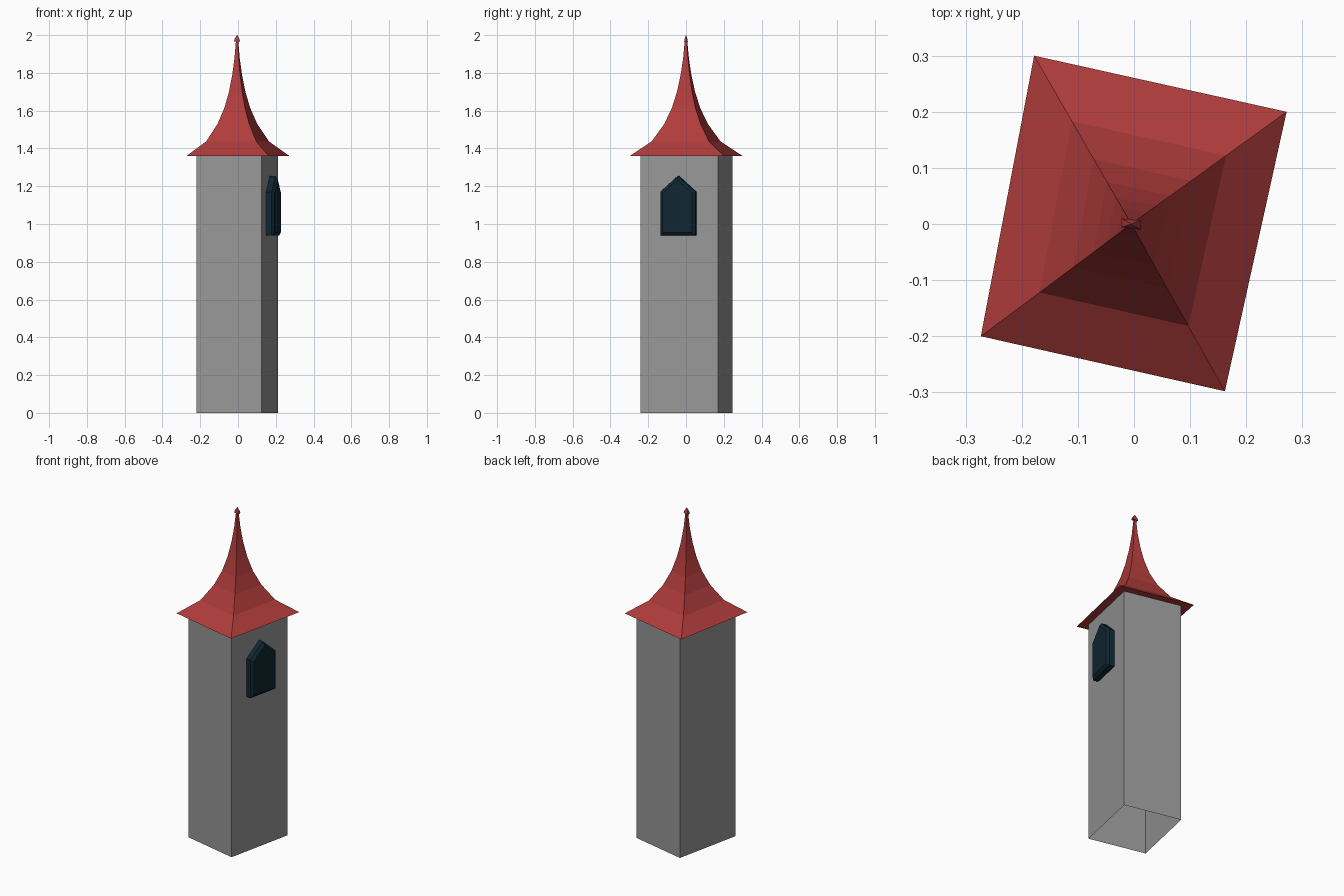
import bpy
from mathutils import Vector

if "Cube" in bpy.data.objects:
    bpy.data.objects.remove(bpy.data.objects["Cube"])


def material(name, rgb):
    m = bpy.data.materials.new(name)
    m.diffuse_color = (*rgb, 1)
    m.use_nodes = True
    m.node_tree.nodes["Principled BSDF"].inputs["Base Color"].default_value = m.diffuse_color
    return m


STONE = material("grey stone", (0.31, 0.31, 0.31))
RED = material("red roof", (0.44, 0.045, 0.045))
GLASS = material("dark blue window", (0.005, 0.02, 0.032))


def loft(name, rings, mat, cap_start=True, cap_end=True):
    """Skin a list of equal-sized rings (counter-clockwise about the path)."""
    n = len(rings[0])
    verts = [p for r in rings for p in r]
    faces = [(k * n + i, k * n + (i + 1) % n, (k + 1) * n + (i + 1) % n, (k + 1) * n + i)
             for k in range(len(rings) - 1) for i in range(n)]
    if cap_start:
        faces.append(tuple(reversed(range(n))))
    if cap_end:
        faces.append(tuple(range(len(verts) - n, len(verts))))
    me = bpy.data.meshes.new(name)
    me.from_pydata([tuple(v) for v in verts], [], faces)
    me.materials.append(mat)
    ob = bpy.data.objects.new(name, me)
    bpy.context.collection.objects.link(ob)
    return ob


# tower shaft: turned rectangle, open underneath
tower = [(-0.22, -0.163), (0.125, -0.24), (0.213, 0.17), (-0.132, 0.247)]
loft("tower_walls", [[(x, y, z) for x, y in tower] for z in (0, 1.362)], STONE,
     cap_start=False, cap_end=False)

# flared roof: eave outline shrinking along a concave profile
eaves = [(-0.273, -0.20), (0.162, -0.298), (0.272, 0.20), (-0.178, 0.30)]
cx, cy = -0.005, 0.0
profile = [(1, 1.36), (0.61, 1.437), (0.385, 1.53), (0.25, 1.615), (0.16, 1.70),
           (0.095, 1.79), (0.052, 1.875), (0.022, 1.97)]
loft("roof", [[(cx + (x - cx) * s, cy + (y - cy) * s, z) for x, y in eaves]
              for s, z in profile], RED)

# small pointed finial
finial = [(-0.017, -0.006), (0.017, -0.01), (0.017, 0.006), (-0.017, 0.01)]
loft("roof_finial", [[(cx + x * s, cy + y * s, z) for x, y in finial]
                     for s, z in ((1, 1.966), (0.7, 1.982), (0.05, 2.0))], RED)

# window: pointed outline standing out from the right wall, chamfered front
origin = Vector((0.169, -0.037, 0))
along = Vector((0.210, 0.978, 0)).normalized()
out = Vector((along.y, -along.x, 0))


def window_ring(depth, inset):
    w = 0.095 - inset
    outline = [(-w, 0.94 + inset), (w, 0.94 + inset), (w, 1.17 - inset * 0.4),
               (0, 1.255 - inset * 1.3), (-w, 1.17 - inset * 0.4)]
    return [origin + along * u + out * depth + Vector((0, 0, z)) for u, z in outline]


loft("window", [window_ring(-0.005, 0), window_ring(0.03, 0), window_ring(0.043, 0.016)], GLASS)
